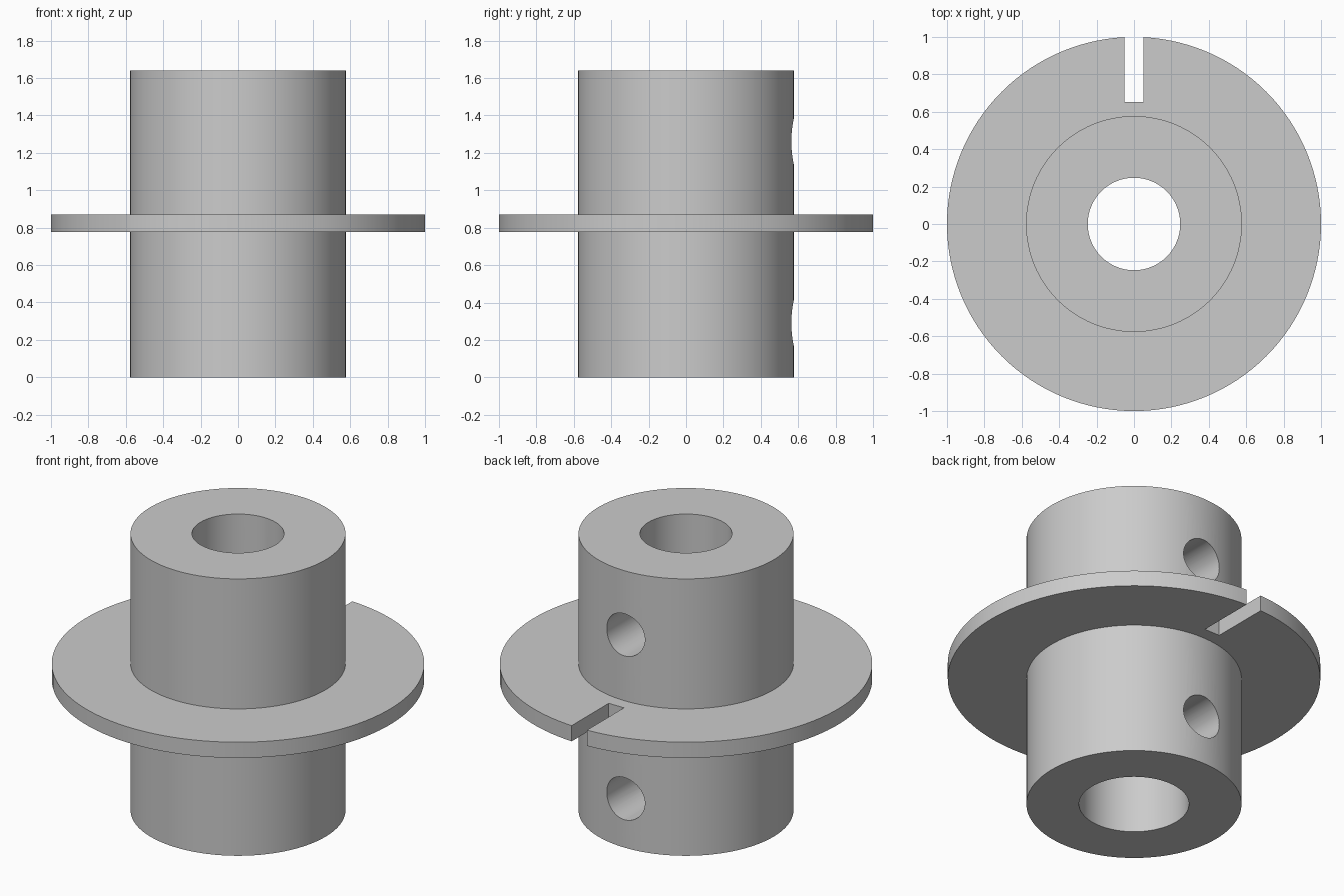
import bpy, bmesh, math
from mathutils import Matrix

cube = bpy.data.objects.get("Cube")
if cube:
    bpy.data.objects.remove(cube, do_unlink=True)

HEIGHT, HUB_R = 1.64, 0.577
FLANGE_R, FLANGE_LOW, FLANGE_TOP = 1.0, 0.777, 0.87
BORE_TOP_R, BORE_LOW_R = 0.247, 0.295
STEP_Z = HEIGHT / 2
SEGMENTS = 128

grey = bpy.data.materials.new("plain grey")
grey.use_nodes = True
colour = (0.6, 0.6, 0.6, 1.0)
grey.diffuse_color = colour
grey.node_tree.nodes["Principled BSDF"].inputs["Base Color"].default_value = colour


def add_object(name, bm):
    bmesh.ops.recalc_face_normals(bm, faces=bm.faces[:])
    mesh = bpy.data.meshes.new(name)
    bm.to_mesh(mesh)
    bm.free()
    mesh.materials.append(grey)
    obj = bpy.data.objects.new(name, mesh)
    bpy.context.scene.collection.objects.link(obj)
    return obj


def lathe(name, profile):
    """Turn a closed (radius, height) outline around the z axis."""
    bm = bmesh.new()
    verts = [bm.verts.new((0, -r, z)) for r, z in profile]
    edges = [bm.edges.new((v, verts[i - 1])) for i, v in enumerate(verts)]
    bmesh.ops.spin(bm, geom=verts + edges, cent=(0, 0, 0), axis=(0, 0, 1),
                   angle=math.tau, steps=SEGMENTS, use_merge=True)
    bmesh.ops.remove_doubles(bm, verts=bm.verts[:], dist=1e-5)
    return add_object(name, bm)


def cut(target, cutter):
    cutter.hide_render = True
    mod = target.modifiers.new("cut", 'BOOLEAN')
    mod.operation = 'DIFFERENCE'
    mod.solver = 'EXACT'
    mod.object = cutter
    bpy.context.view_layer.objects.active = target
    bpy.ops.object.modifier_apply(modifier=mod.name)
    bpy.data.objects.remove(cutter, do_unlink=True)


# Hub and flange turned as one solid, with a stepped bore
collar = lathe("flanged_collar", [
    (BORE_LOW_R, 0), (HUB_R, 0),
    (HUB_R, FLANGE_LOW), (FLANGE_R, FLANGE_LOW),
    (FLANGE_R, FLANGE_TOP), (HUB_R, FLANGE_TOP),
    (HUB_R, HEIGHT), (BORE_TOP_R, HEIGHT),
    (BORE_TOP_R, STEP_Z), (BORE_LOW_R, STEP_Z)])

# Set screw holes from the back into the bore
for z in (0.29, 1.26):
    bm = bmesh.new()
    bmesh.ops.create_cone(bm, cap_ends=True, segments=48, radius1=0.125,
                          radius2=0.125, depth=0.7,
                          matrix=Matrix.Translation((0, 0.45, z)) @ Matrix.Rotation(math.pi / 2, 4, 'X'))
    cut(collar, add_object("screw_hole_cutter", bm))

# Open slot in the back of the flange
bm = bmesh.new()
bmesh.ops.create_cube(bm, size=1, matrix=Matrix.Translation((0, 0.902, STEP_Z))
                      @ Matrix.Diagonal((0.1, 0.5, 0.3, 1)))
cut(collar, add_object("slot_cutter", bm))

# Smooth round walls, sharp rims
bpy.ops.object.select_all(action='DESELECT')
collar.select_set(True)
bpy.context.view_layer.objects.active = collar
bpy.ops.object.shade_smooth_by_angle(angle=math.radians(30))
